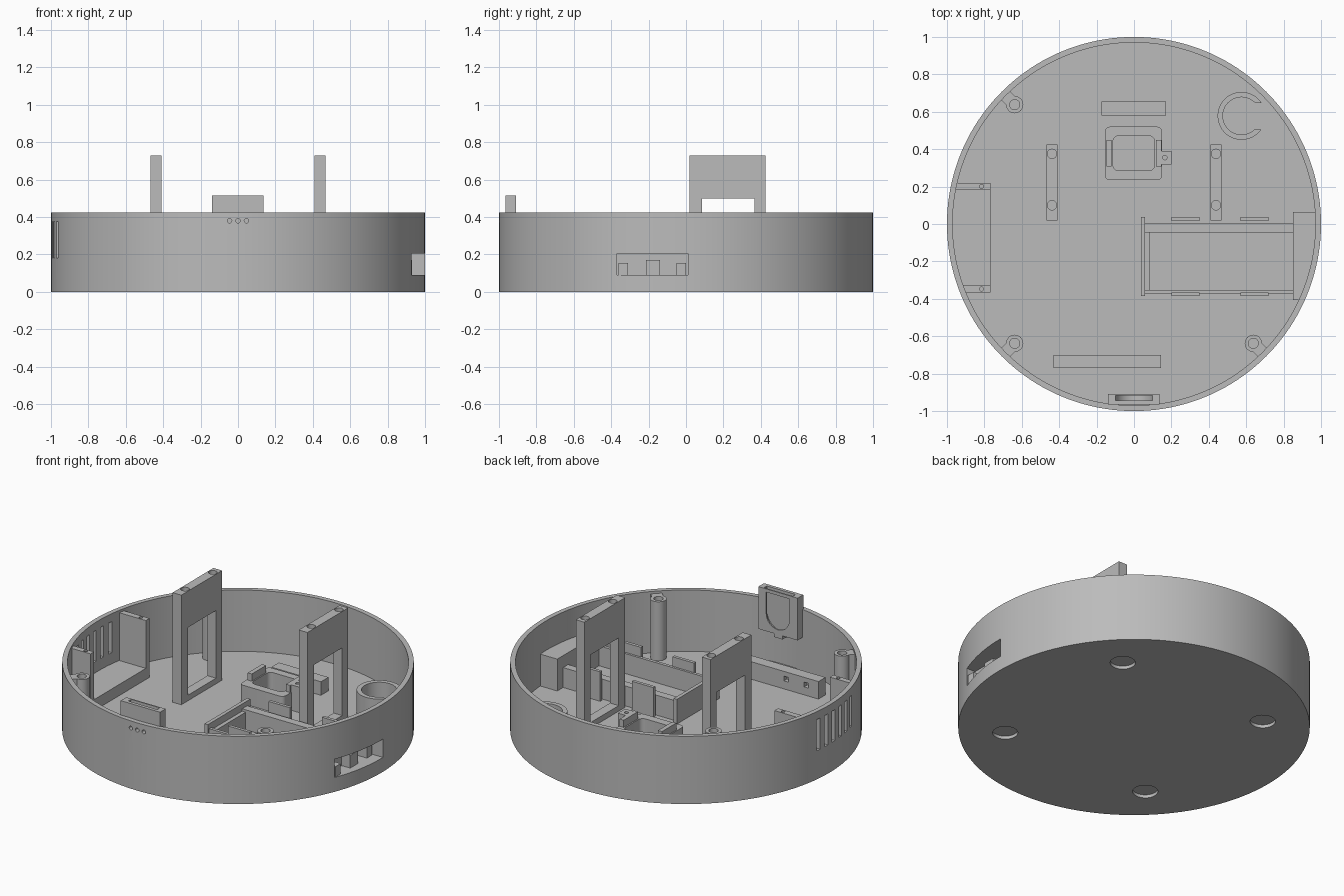
import bpy, bmesh, math
from mathutils import Matrix

if "Cube" in bpy.data.objects:
    bpy.data.objects.remove(bpy.data.objects["Cube"])

grey = bpy.data.materials.new("plastic grey")
grey.diffuse_color = (0.5, 0.5, 0.5, 1)
grey.use_nodes = True
grey.node_tree.nodes["Principled BSDF"].inputs["Base Color"].default_value = grey.diffuse_color


def finish(name, bm):
    bmesh.ops.recalc_face_normals(bm, faces=bm.faces)
    me = bpy.data.meshes.new(name)
    bm.to_mesh(me)
    bm.free()
    me.materials.append(grey)
    ob = bpy.data.objects.new(name, me)
    bpy.context.collection.objects.link(ob)
    return ob


def box(name, x0, x1, y0, y1, z0, z1, turn=0):
    """Box from its limits, optionally turned about the z axis."""
    bm = bmesh.new()
    m = Matrix.Translation(((x0 + x1) / 2, (y0 + y1) / 2, (z0 + z1) / 2))
    m = Matrix.Rotation(turn, 4, 'Z') @ m @ Matrix.Diagonal((x1 - x0, y1 - y0, z1 - z0, 1))
    bmesh.ops.create_cube(bm, size=1, matrix=m)
    return finish(name, bm)


def cyl(name, x, y, r, z0, z1, n=32):
    bm = bmesh.new()
    bmesh.ops.create_cone(bm, cap_ends=True, segments=n, radius1=r, radius2=r, depth=z1 - z0,
                          matrix=Matrix.Translation((x, y, (z0 + z1) / 2)))
    return finish(name, bm)


def cyl_y(name, x, z, r, y0, y1, n=24):
    bm = bmesh.new()
    bmesh.ops.create_cone(bm, cap_ends=True, segments=n, radius1=r, radius2=r, depth=y1 - y0,
                          matrix=Matrix.Translation((x, (y0 + y1) / 2, z)) @ Matrix.Rotation(math.pi / 2, 4, 'X'))
    return finish(name, bm)


def rounded(name, x0, x1, y0, y1, z0, z1, r):
    """Upright prism with rounded corners."""
    bm = bmesh.new()
    vs = []
    for cx, cy, a in ((x1 - r, y1 - r, 0), (x0 + r, y1 - r, 90), (x0 + r, y0 + r, 180), (x1 - r, y0 + r, 270)):
        for k in range(6):
            t = math.radians(a + 18 * k)
            vs.append(bm.verts.new((cx + r * math.cos(t), cy + r * math.sin(t), z0)))
    f = bm.faces.new(vs)
    top = bmesh.ops.extrude_face_region(bm, geom=[f])['geom']
    bmesh.ops.translate(bm, vec=(0, 0, z1 - z0), verts=[v for v in top if isinstance(v, bmesh.types.BMVert)])
    return finish(name, bm)


def apply_bool(ob, others, op='DIFFERENCE'):
    for c in others:
        mod = ob.modifiers.new("cut", 'BOOLEAN')
        mod.operation, mod.object, mod.solver = op, c, 'EXACT'
        bpy.context.view_layer.update()
        with bpy.context.temp_override(object=ob, active_object=ob, selected_objects=[ob]):
            bpy.ops.object.modifier_apply(modifier=mod.name)
        bpy.data.objects.remove(c)
    return ob


def clip(ob):
    """Trim a part so that it stays inside the round wall."""
    return apply_bool(ob, [cyl("clip", 0, 0, 0.985, -0.1, 1, 128)], 'INTERSECT')


FLOOR, RIM = 0.04, 0.425
LOW = FLOOR - 0.01

# Round shell with port window, vent slots, sensor holes and foot recesses
shell = cyl("round_shell", 0, 0, 1, 0, RIM, 160)
cuts = [cyl("cavity", 0, 0, 0.97, FLOOR, 0.6, 160),
        box("window", 0.87, 1.1, -0.37, 0.01, 0.09, 0.205)]
cuts += [box("slot", -1.1, -0.9, y - 0.015, y + 0.015, 0.18, 0.375)
         for y in [-0.0725 + 0.072 * (i - 2.5) for i in range(6)]]
cuts += [cyl_y("pinhole", x, 0.38, 0.012, -1.1, -0.955, 16) for x in (-0.045, 0, 0.045)]
cuts += [cyl("recess", sx * 0.52, sy * 0.52, 0.072, -0.1, 0.02) for sx in (-1, 1) for sy in (-1, 1)]
apply_bool(shell, cuts)

# Screw bosses joined to the wall by webs
for sx, sy in ((-1, 1), (-1, -1), (1, -1)):
    x, y = 0.638 * sx, 0.638 * sy
    web = box("boss_web", 0.935, 0.98, -0.033, 0.033, LOW, 0.41, math.atan2(sy, sx))
    boss = cyl("screw_boss", x, y, 0.046, LOW, 0.41)
    apply_bool(boss, [cyl("hole", x, y, 0.027, 0.15, 0.6)])

# Two tall portal posts with openings and screw holes
for sx in (-1, 1):
    x = 0.438 * sx
    post = box("portal_post", x - 0.03, x + 0.03, 0.02, 0.425, LOW, 0.728)
    apply_bool(post, [box("opening", x - 0.1, x + 0.1, 0.085, 0.365, 0.075, 0.5)]
               + [cyl("hole", x, y, 0.025, 0.62, 0.8, 24) for y in (0.1, 0.375)])

# Open ring cup
cup = cyl("ring_cup", 0.575, 0.578, 0.128, LOW, 0.185, 48)
apply_bool(cup, [cyl("bore", 0.575, 0.578, 0.1, FLOOR, 0.3, 48),
                 box("gap", 0.645, 0.75, 0.505, 0.648, FLOOR, 0.3)])

# Vent-side mount: two end brackets and a low base
for y0, y1 in ((0.183, 0.22), (-0.365, -0.33)):
    b = clip(box("vent_bracket", -0.99, -0.768, y0, y1, LOW, 0.41))
    apply_bool(b, [cyl("hole", -0.815, (y0 + y1) / 2, 0.011, 0.3, 0.5, 16)])
clip(box("vent_base", -0.99, -0.768, -0.34, 0.19, LOW, 0.11))

# Port housing behind the window, with connector blocks
housing = clip(box("port_housing", 0.85, 1.0, -0.405, 0.063, LOW, 0.24))
apply_bool(housing, [box("pocket", 0.87, 1.1, -0.37, 0.01, 0.09, 0.205)])
for y0, y1, z in ((-0.36, -0.31, 0.155), (-0.215, -0.14, 0.17), (-0.05, 0.0, 0.155)):
    box("connector_block", 0.865, 0.93, y0, y1, 0.085, z)

# Module cradle: rails, end plates, clips
box("cradle_rail_back", 0.06, 0.855, -0.045, 0.005, LOW, 0.165)
box("cradle_rail_front", 0.06, 0.855, -0.372, -0.352, LOW, 0.165)
box("cradle_end_plate", 0.037, 0.06, -0.385, 0.037, LOW, 0.195)
box("cradle_end_step", 0.06, 0.085, -0.36, -0.02, LOW, 0.15)
for x in (0.2, 0.57):
    for y in (0.017, -0.386):
        box("cradle_clip", x, x + 0.15, y, y + 0.02, LOW, 0.225)

# Square holder with side tabs and cable guide
holder = rounded("square_holder", -0.155, 0.15, 0.235, 0.52, LOW, 0.155, 0.025)
apply_bool(holder, [rounded("bore", -0.112, 0.11, 0.285, 0.472, FLOOR, 0.3, 0.03)])
for x in (-0.148, 0.118):
    box("holder_tab", x, x + 0.028, 0.308, 0.45, 0.14, 0.2)
guide = box("cable_guide", 0.135, 0.2, 0.318, 0.39, LOW, 0.2)
apply_bool(guide, [cyl("hole", 0.165, 0.355, 0.012, 0.1, 0.3, 16)])

# Low support bars
box("back_bar", -0.175, 0.17, 0.58, 0.655, LOW, 0.125)
bar = box("front_bar", -0.43, 0.145, -0.77, -0.7, LOW, 0.15)
apply_bool(bar, [box("notch", x, x + 0.03, -0.73, -0.6, 0.09, 0.12) for x in (-0.36, -0.22)])

# Sensor plate on the front wall with a U-shaped pocket
plate = box("sensor_plate", -0.138, 0.135, -0.966, -0.91, 0.25, 0.515)
apply_bool(plate, [box("groove", -0.1, 0.1, -0.945, -0.918, 0.36, 0.6),
                   cyl_y("groove_end", 0, 0.36, 0.1, -0.945, -0.918, 32),
                   box("mouth", -0.08, 0.08, -0.93, -0.85, 0.36, 0.495),
                   cyl_y("mouth_end", 0, 0.36, 0.08, -0.93, -0.85, 32)])
box("sensor_plate_tab", -0.03, 0.03, -0.96, -0.915, 0.225, 0.255)

# Smooth curved walls, keep edges sharp
for ob in bpy.context.scene.objects:
    ob.select_set(True)
    bpy.context.view_layer.objects.active = ob
bpy.ops.object.shade_smooth_by_angle()
